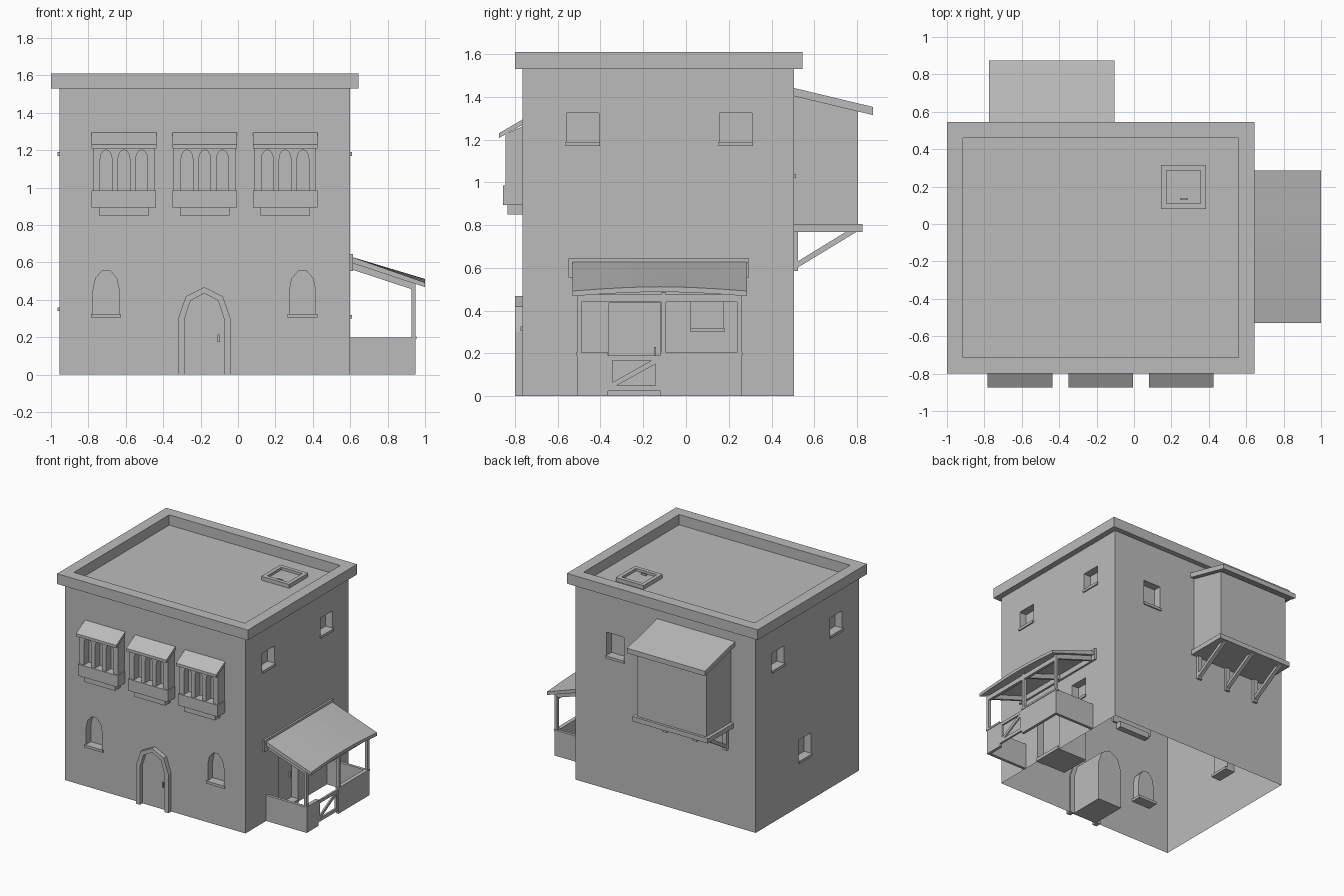
import bpy, bmesh, math
from mathutils import Vector

cube = bpy.data.objects.get("Cube")
if cube:
    bpy.data.objects.remove(cube, do_unlink=True)

GREY = (0.5, 0.5, 0.5, 1)
plaster = bpy.data.materials.new("plaster grey")
plaster.use_nodes = True
plaster.diffuse_color = GREY
plaster.node_tree.nodes["Principled BSDF"].inputs["Base Color"].default_value = GREY


def finish(bm, name):
    bmesh.ops.recalc_face_normals(bm, faces=bm.faces)
    mesh = bpy.data.meshes.new(name)
    bm.to_mesh(mesh)
    bm.free()
    mesh.materials.append(plaster)
    ob = bpy.data.objects.new(name, mesh)
    bpy.context.collection.objects.link(ob)
    return ob


def add_prism(bm, pts, axis, a, b):
    """Extrude a 2D outline along x (points are y,z) or y (points are x,z)."""
    place = (lambda p, t: (t, p[0], p[1])) if axis == "x" else (lambda p, t: (p[0], t, p[1]))
    lo = [bm.verts.new(place(p, a)) for p in pts]
    hi = [bm.verts.new(place(p, b)) for p in pts]
    bm.faces.new(lo)
    bm.faces.new(hi[::-1])
    for i in range(len(pts)):
        j = (i + 1) % len(pts)
        bm.faces.new((lo[i], lo[j], hi[j], hi[i]))


def rect(a0, a1, z0, z1):
    return [(a0, z0), (a1, z0), (a1, z1), (a0, z1)]


def arch(c, half, z0, spring, rise, n):
    top = [(c + half * math.cos(math.pi * i / n), spring + rise * math.sin(math.pi * i / n))
           for i in range(n + 1)]
    return [(c - half, z0), (c + half, z0)] + top


def prism(name, pts, axis, a, b):
    bm = bmesh.new()
    add_prism(bm, pts, axis, a, b)
    return finish(bm, name)


def box(name, x0, x1, y0, y1, z0, z1):
    return prism(name, rect(y0, y1, z0, z1), "x", x0, x1)


def ring(name, x0, x1, y0, y1, w, z0, z1):
    """Rectangular frame lying flat."""
    bm = bmesh.new()
    loops = []
    for d, z in ((0, z0), (0, z1), (w, z1), (w, z0)):
        loops.append([bm.verts.new(p) for p in ((x0 + d, y0 + d, z), (x1 - d, y0 + d, z),
                                                (x1 - d, y1 - d, z), (x0 + d, y1 - d, z))])
    for k in range(4):
        a, b = loops[k], loops[(k + 1) % 4]
        for i in range(4):
            j = (i + 1) % 4
            bm.faces.new((a[i], a[j], b[j], b[i]))
    return finish(bm, name)


def carve(ob, cutter_bm):
    """Cut the shapes out of the object and apply the result."""
    cutter = finish(cutter_bm, ob.name + "_cutter")
    mod = ob.modifiers.new("openings", "BOOLEAN")
    mod.operation, mod.solver, mod.object = "DIFFERENCE", "EXACT", cutter
    bpy.context.view_layer.update()
    mesh = bpy.data.meshes.new_from_object(ob.evaluated_get(bpy.context.evaluated_depsgraph_get()))
    ob.modifiers.clear()
    ob.data = mesh
    bpy.data.objects.remove(cutter, do_unlink=True)


# House walls with window and door recesses, open underneath
X0, X1, Y0, Y1, TOP = -0.955, 0.6, -0.765, 0.505, 1.53
DEEP, OUT, SILL = 0.06, 0.01, 0.08
walls = box("house_walls", X0, X1, Y0, Y1, 0, TOP)
cuts = bmesh.new()
for c in (-0.705, 0.345):
    add_prism(cuts, arch(c, 0.07, 0.325, 0.45, 0.11, 5), "y", Y0 - 0.1, Y0 + DEEP)
    box("front_window_sill", c - 0.08, c + 0.08, Y0 - OUT, Y0 + SILL, 0.305, 0.325)
for c, z0, z1 in ((-0.483, 1.19, 1.325), (0.233, 1.19, 1.325), (0.1, 0.32, 0.46)):
    add_prism(cuts, rect(c - 0.076, c + 0.076, z0, z1), "x", X1 - DEEP, X1 + 0.1)
    box("right_window_sill", X1 - SILL, X1 + OUT, c - 0.08, c + 0.08, z0 - 0.02, z0)
for c, z0, z1 in ((-0.483, 1.19, 1.325), (0.233, 1.19, 1.325), (-0.1, 0.36, 0.52)):
    add_prism(cuts, rect(c - 0.076, c + 0.076, z0, z1), "x", X0 - 0.1, X0 + DEEP)
    box("left_window_sill", X0 - OUT, X0 + SILL, c - 0.08, c + 0.08, z0 - 0.02, z0)
add_prism(cuts, rect(0.18, 0.33, 1.04, 1.22), "y", Y1 - DEEP, Y1 + 0.1)
box("back_window_sill", 0.175, 0.335, Y1 - SILL, Y1 + OUT, 1.02, 1.04)
add_prism(cuts, rect(-0.36, -0.12, -0.1, 0.435), "x", X1 - DEEP, X1 + 0.1)
carve(walls, cuts)
bm = bmesh.new()
bm.from_mesh(walls.data)
floor = [f for f in bm.faces if f.calc_center_median().z < 0.001]
bmesh.ops.delete(bm, geom=floor, context="FACES")
bm.to_mesh(walls.data)
bm.free()

# Roof parapet and hatch
ring("roof_parapet", -1, 0.645, -0.8, 0.545, 0.085, TOP, 1.61)
ring("hatch_frame", 0.145, 0.385, 0.08, 0.315, 0.03, TOP, 1.56)
box("hatch_lid", 0.17, 0.36, 0.105, 0.29, TOP, 1.54)
box("hatch_handle", 0.247, 0.29, 0.128, 0.137, 1.54, 1.552)

# Front door: arched surround, leaf and handle
DOOR = -0.18
outer = arch(DOOR, 0.14, 0, 0.3, 0.168, 4)
inner = arch(DOOR, 0.105, 0, 0.3, 0.135, 4)
prism("front_door_surround", outer[1:] + [outer[0]] + [inner[0]] + inner[:1:-1] + [inner[1]],
      "y", Y0 - 0.035, Y0 + 0.01)
prism("front_door", inner, "y", Y0 - 0.004, Y0 + 0.28)
box("front_door_handle", -0.109, -0.1, Y0 - 0.015, Y0, 0.175, 0.215)

# Side door
box("side_door", X1 - 0.25, X1 - DEEP + 0.005, -0.36, -0.12, 0, 0.435)
box("side_door_handle", X1 - DEEP, X1 - DEEP + 0.018, -0.15, -0.141, 0.19, 0.23)
box("side_door_step", X1 - DEEP, X1 + 0.01, -0.365, -0.12, 0, 0.025)

# Three front oriels with arched openings
for c in (-0.61, -0.178, 0.252):
    body = prism("oriel_body", [(-0.76, 0.97), (-0.845, 0.97), (-0.845, 1.225), (-0.76, 1.265)],
                 "x", c - 0.166, c + 0.166)
    cuts = bmesh.new()
    for k in (-1, 0, 1):
        add_prism(cuts, arch(c + k * 0.095, 0.032, 0.985, 1.15, 0.052, 6), "y", -0.95, -0.785)
    carve(body, cuts)
    box("oriel_parapet", c - 0.172, c + 0.172, -0.855, -0.75, 0.895, 0.985)
    box("oriel_base", c - 0.133, c + 0.133, -0.835, -0.72, 0.85, 0.895)
    prism("oriel_roof", [(-0.76, 1.297), (-0.875, 1.23), (-0.875, 1.208), (-0.76, 1.272)],
          "x", c - 0.173, c + 0.173)

# Back bay with sloping roof, floor slab and braces
prism("bay_body", [(0.5, 0.8), (0.805, 0.8), (0.805, 1.345), (0.5, 1.42)], "x", -0.74, -0.14)
prism("bay_roof", [(0.5, 1.443), (0.875, 1.353), (0.875, 1.315), (0.5, 1.405)], "x", -0.775, -0.105)
box("bay_floor", -0.765, -0.115, 0.5, 0.825, 0.768, 0.805)
for c in (-0.7, -0.44, -0.18):
    box("bay_wall_post", c - 0.018, c + 0.018, 0.5, 0.525, 0.585, 0.77)
    prism("bay_brace", [(0.52, 0.6), (0.525, 0.632), (0.75, 0.77), (0.8, 0.77)], "x", c - 0.015, c + 0.015)

# Porch walls, gate and caps
PX, PY0, PY1, T, RAIL = 0.95, -0.51, 0.26, 0.022, 0.2
G0, G1 = -0.365, -0.12
box("porch_side_wall", X1, PX, PY0, PY0 + T, 0, RAIL)
box("porch_side_wall", X1, PX, PY1 - T, PY1, 0, RAIL)
box("porch_outer_wall", PX - T, PX, PY0, G0, 0, RAIL)
box("porch_outer_wall", PX - T, PX, G1, PY1, 0, RAIL)
for a, b in ((PY0 - 0.004, G0), (G1, PY1 + 0.004)):
    box("porch_cap", PX - T - 0.004, PX + 0.004, a, b, RAIL - 0.01, RAIL + 0.004)
for a, b in ((G0, -0.343), (-0.143, G1)):
    box("gate_stile", PX - 0.017, PX - 0.002, a, b, 0.025, 0.19)
for a, b in ((0.025, 0.05), (0.168, 0.19)):
    box("gate_rail", PX - 0.017, PX - 0.002, G0, G1, a, b)
prism("gate_brace", [(-0.343, 0.05), (-0.325, 0.05), (-0.143, 0.15), (-0.143, 0.168),
                     (-0.16, 0.168), (-0.343, 0.065)], "x", PX - 0.015, PX - 0.004)

# Porch posts, beam, rafters and wall plate
for y in (PY0 + 0.01, -0.105, PY1 - 0.01):
    box("porch_post", PX - 0.022, PX, y - 0.011, y + 0.011, RAIL, 0.47)
    prism("porch_rafter", [(X1, 0.565), (PX, 0.45), (PX, 0.485), (X1, 0.605)], "y", y - 0.01, y + 0.01)
box("porch_beam", PX - 0.022, PX, PY0, PY1, 0.44, 0.475)
box("porch_wall_plate", X1 - 0.005, X1 + 0.015, -0.55, 0.295, 0.555, 0.645)

# Porch roof, its outer edge bowed up in the middle
bm = bmesh.new()
sections = []
STEPS = 6
for i in range(STEPS + 1):
    t = i / STEPS
    y = -0.53 + 0.815 * t
    lift = 0.02 * math.sin(math.pi * t)
    sections.append([bm.verts.new(Vector(p)) for p in (
        (X1, y, 0.632), (1, y, 0.492 + lift), (1, y, 0.468 + lift), (X1, y, 0.6))])
for a, b in zip(sections, sections[1:]):
    for k in range(4):
        m = (k + 1) % 4
        bm.faces.new((a[k], a[m], b[m], b[k]))
bm.faces.new(sections[0])
bm.faces.new(sections[-1][::-1])
finish(bm, "porch_roof")
